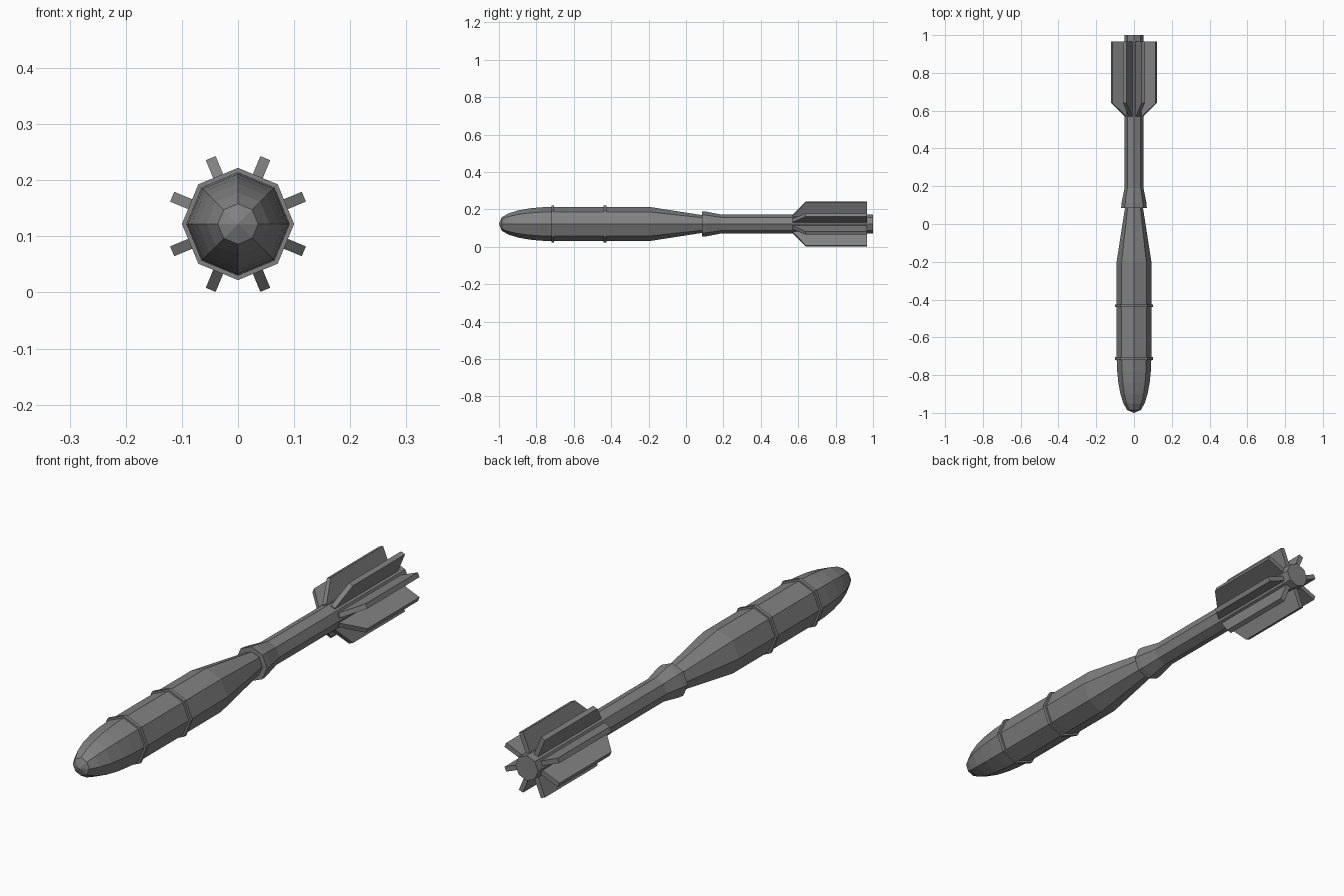
import bpy, bmesh, math
from mathutils import Matrix

cube = bpy.data.objects.get("Cube")
if cube:
    bpy.data.objects.remove(cube, do_unlink=True)

SIDES = 8
AXIS_Z = 0.122

grey = bpy.data.materials.new("matte grey")
grey.use_nodes = True
colour = (0.22, 0.22, 0.22, 1)
grey.diffuse_color = colour
grey.node_tree.nodes["Principled BSDF"].inputs["Base Color"].default_value = colour


def finish(name, bm):
    bmesh.ops.recalc_face_normals(bm, faces=bm.faces)
    mesh = bpy.data.meshes.new(name)
    bm.to_mesh(mesh)
    bm.free()
    mesh.materials.append(grey)
    obj = bpy.data.objects.new(name, mesh)
    obj.location.z = AXIS_Z
    bpy.context.collection.objects.link(obj)
    return obj


def lathe(name, profile):
    """Closed octagonal solid along y from (y, radius) pairs."""
    bm = bmesh.new()
    loops = []
    for y, r in profile:
        if r == 0:
            loops.append([bm.verts.new((0, y, 0))] * SIDES)
            continue
        angles = [math.tau * i / SIDES for i in range(SIDES)]
        loops.append([bm.verts.new((r * math.cos(a), y, r * math.sin(a))) for a in angles])
    for a, b in zip(loops, loops[1:]):
        for i in range(SIDES):
            j = (i + 1) % SIDES
            bm.faces.new(dict.fromkeys((a[i], a[j], b[j], b[i])))
    for end in (loops[0], loops[-1]):
        if end[0] is not end[1]:
            bm.faces.new(end)
    return finish(name, bm)


def fin(name, angle):
    """Flat plate with a swept leading edge, turned about the long axis."""
    outline = [(0.03, 0.57), (0.05, 0.57), (0.127, 0.64), (0.127, 0.967), (0.03, 0.967)]
    half = 0.0095
    bm = bmesh.new()
    low = [bm.verts.new((r, y, -half)) for r, y in outline]
    high = [bm.verts.new((r, y, half)) for r, y in outline]
    bm.faces.new(low)
    bm.faces.new(high)
    for i in range(len(outline)):
        j = (i + 1) % len(outline)
        bm.faces.new((low[i], low[j], high[j], high[i]))
    bm.transform(Matrix.Rotation(angle, 4, 'Y'))
    return finish(name, bm)


# Rounded nose, straight body and long taper
lathe("body", [(-1, 0), (-0.985, 0.036), (-0.95, 0.056), (-0.9, 0.072), (-0.84, 0.083),
               (-0.78, 0.089), (-0.71, 0.092), (-0.2, 0.092), (0.09, 0.047)])

# Raised bands round the body
for label, y in (("front", -0.712), ("rear", -0.433)):
    lathe(label + "_band", [(y - 0.007, 0.1), (y + 0.007, 0.1)])

# Collar and tail tube
lathe("collar", [(0.085, 0.068), (0.11, 0.066), (0.19, 0.05)])
lathe("tail_tube", [(0.1, 0.05), (1, 0.05)])

# Fins, one on each flat of the tube
for n in range(SIDES):
    fin(f"fin_{n + 1}", math.tau * (n + 0.5) / SIDES)
